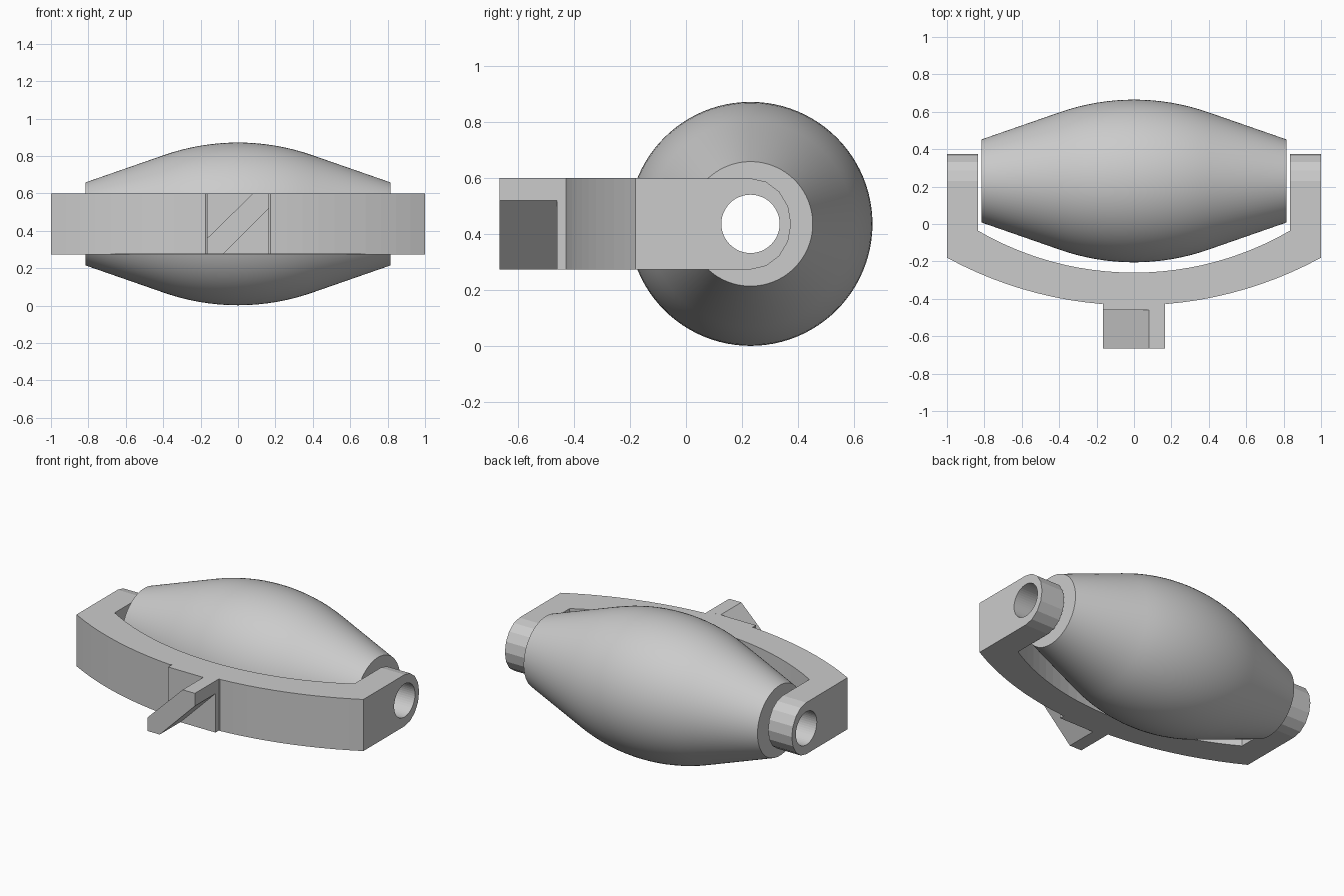
import bpy, bmesh, math
from mathutils import Vector

if "Cube" in bpy.data.objects:
    bpy.data.objects.remove(bpy.data.objects["Cube"])

AXLE_Y, AXLE_Z = 0.23, 0.437
BOT, TOP = 0.275, 0.60

grey = bpy.data.materials.new("light grey")
grey.diffuse_color = (0.6, 0.6, 0.6, 1)
grey.use_nodes = True
grey.node_tree.nodes["Principled BSDF"].inputs["Base Color"].default_value = grey.diffuse_color


def make_object(name, bm):
    bmesh.ops.recalc_face_normals(bm, faces=bm.faces)
    mesh = bpy.data.meshes.new(name)
    bm.to_mesh(mesh)
    bm.free()
    mesh.materials.append(grey)
    ob = bpy.data.objects.new(name, mesh)
    bpy.context.collection.objects.link(ob)
    return ob


def prism(name, points, axis, lo, hi):
    """Extrude a 2D outline along an axis, from lo to hi."""
    bm = bmesh.new()
    place = {"x": lambda a, b: (lo, a, b),
             "y": lambda a, b: (a, lo, b),
             "z": lambda a, b: (a, b, lo)}[axis]
    face = bm.faces.new([bm.verts.new(place(*p)) for p in points])
    ext = bmesh.ops.extrude_face_region(bm, geom=[face])
    step = Vector([hi - lo if axis == a else 0 for a in "xyz"])
    bmesh.ops.translate(bm, vec=step,
                        verts=[v for v in ext["geom"] if isinstance(v, bmesh.types.BMVert)])
    return make_object(name, bm)


def activate(ob):
    bpy.ops.object.select_all(action='DESELECT')
    bpy.context.view_layer.objects.active = ob
    ob.select_set(True)


def boolean(ob, cutter, operation):
    mod = ob.modifiers.new("cut", 'BOOLEAN')
    mod.object, mod.operation, mod.solver = cutter, operation, 'EXACT'
    activate(ob)
    bpy.ops.object.modifier_apply(modifier=mod.name)
    bpy.data.objects.remove(cutter)


def arc(half, y_end, y_mid, n=24):
    """Shallow bow from -half to +half, sagging from y_end to y_mid."""
    sag = y_end - y_mid
    r = (half * half + sag * sag) / (2 * sag)
    top = math.asin(half / r)
    angles = [top * (2 * i / n - 1) for i in range(n + 1)]
    return [(r * math.sin(a), y_mid + r * (1 - math.cos(a))) for a in angles]


# Bowed bracket: plan outline with a mounting pad at the front
outer = arc(1.0, -0.18, -0.435)
pad = [(-0.165, -0.423), (-0.165, -0.46), (0.165, -0.46), (0.165, -0.423)]
outline = ([p for p in outer if p[0] < -0.17] + pad + [p for p in outer if p[0] > 0.17]
           + [(1.0, 0.5), (0.835, 0.5)]
           + arc(0.835, -0.035, -0.26)[::-1]
           + [(-0.835, 0.5), (-1.0, 0.5)])
bracket = prism("bracket", outline, "z", 0.1, 0.8)

# Side outline with rounded arm ends trims the bracket
half_h = (TOP - BOT) / 2
side = [(-0.8, TOP), (-0.8, BOT)] + [
    (AXLE_Y + 0.145 * math.cos(math.radians(a)), AXLE_Z + half_h * math.sin(math.radians(a)))
    for a in [-90 + 22.5 * i for i in range(9)]]
boolean(bracket, prism("side_trim", side, "x", -1.2, 1.2), 'INTERSECT')

# Axle holes through both arms
hole = [(AXLE_Y + 0.104 * math.cos(math.tau * i / 48),
         AXLE_Z + 0.104 * math.sin(math.tau * i / 48)) for i in range(48)]
boolean(bracket, prism("axle_hole", hole, "x", -1.2, 1.2), 'DIFFERENCE')

# Diagonal rib on the front of the pad
prism("diagonal_rib",
      [(-0.165, BOT), (-0.08, BOT), (0.165, 0.52), (0.165, TOP), (0.08, TOP), (-0.165, 0.36)],
      "y", -0.665, -0.455)

# Barrel roller: rounded middle, straight tapered ends, bored through
R, r_mid, x_tan, x_end, r_end = 1.2, 0.435, 0.4, 0.815, 0.222
profile = [(-x_end, 0.104), (-x_end, r_end)]
for i in range(17):
    x = x_tan * (i / 8 - 1)
    profile.append((x, r_mid - R + math.sqrt(R * R - x * x)))
profile += [(x_end, r_end), (x_end, 0.104)]
bm = bmesh.new()
SEG = 96
rings = [[bm.verts.new((x, AXLE_Y + r * math.cos(math.tau * s / SEG),
                        AXLE_Z + r * math.sin(math.tau * s / SEG))) for s in range(SEG)]
         for x, r in profile]
for a, b in zip(rings, rings[1:] + rings[:1]):
    for s in range(SEG):
        t = (s + 1) % SEG
        bm.faces.new((a[s], a[t], b[t], b[s]))
roller = make_object("roller", bm)
activate(roller)
bpy.ops.object.shade_smooth_by_angle(angle=math.radians(30))
